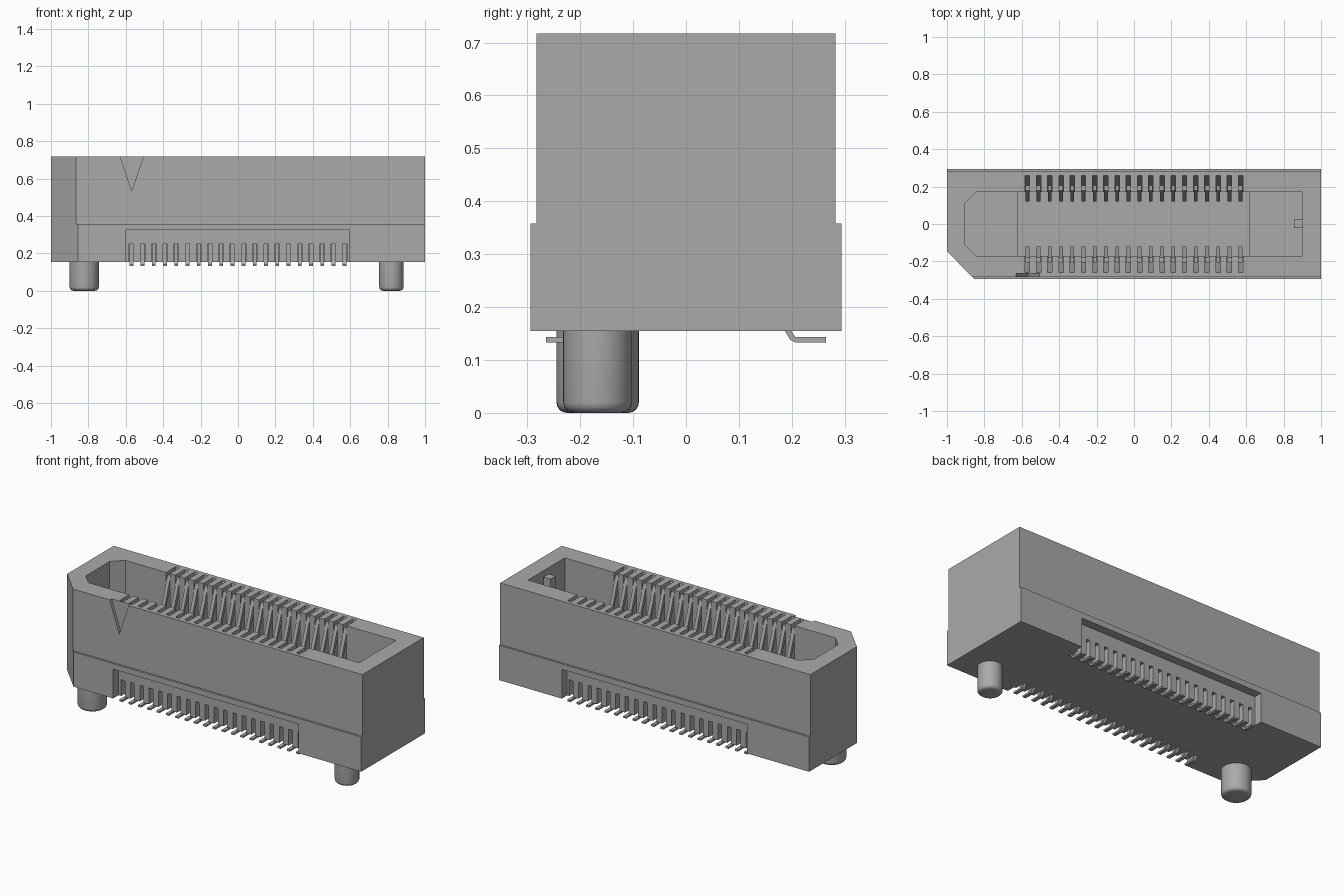
import bpy, bmesh

if "Cube" in bpy.data.objects:
    bpy.data.objects.remove(bpy.data.objects["Cube"], do_unlink=True)


def make_material(name, value):
    mat = bpy.data.materials.new(name)
    mat.use_nodes = True
    colour = (value, value, value, 1)
    mat.diffuse_color = colour
    mat.node_tree.nodes["Principled BSDF"].inputs["Base Color"].default_value = colour
    return mat


GREY = make_material("plain grey", 0.4)
TOP, STEP, BOTTOM = 0.717, 0.358, 0.155
PINS = [-0.57 + 0.06 * i for i in range(20)]


def add_prism(bm, profile, axis, lo, hi):
    """Extrude a 2D profile along an axis from lo to hi."""
    def place(p, t):
        return {"x": (t, p[0], p[1]), "y": (p[0], t, p[1]), "z": (p[0], p[1], t)}[axis]
    a = [bm.verts.new(place(p, lo)) for p in profile]
    b = [bm.verts.new(place(p, hi)) for p in profile]
    bm.faces.new(a)
    bm.faces.new(b)
    for i in range(len(a)):
        j = (i + 1) % len(a)
        bm.faces.new((a[i], a[j], b[j], b[i]))


def build(name, prisms):
    bm = bmesh.new()
    for prism in prisms:
        add_prism(bm, *prism)
    bmesh.ops.recalc_face_normals(bm, faces=bm.faces[:])
    mesh = bpy.data.meshes.new(name)
    bm.to_mesh(mesh)
    bm.free()
    mesh.materials.append(GREY)
    obj = bpy.data.objects.new(name, mesh)
    bpy.context.collection.objects.link(obj)
    return obj


def rect(x0, x1, y0, y1):
    return [(x0, y0), (x1, y0), (x1, y1), (x0, y1)]


def boolean(target, operation, tool):
    tool.hide_render = True
    mod = target.modifiers.new(tool.name, "BOOLEAN")
    mod.operation, mod.solver, mod.object = operation, "EXACT", tool
    bpy.context.view_layer.objects.active = target
    bpy.ops.object.modifier_apply(modifier=mod.name)
    bpy.data.objects.remove(tool, do_unlink=True)


def outline(half):
    """Housing footprint with one cut corner."""
    return [(-1, -0.145), (-0.855 - 0.294 + half, -half), (1, -half), (1, half), (-1, half)]


def mirrored(profile):
    return [(-y, z) for y, z in profile]


# Housing: stepped block
housing = build("housing", [(outline(0.294), "z", BOTTOM, STEP)])
boolean(housing, "UNION", build("upper_block", [(outline(0.283), "z", STEP, TOP)]))

# Mating cavity with cut corners and a deeper middle
cavity = [(-0.905, -0.11), (-0.845, -0.17), (0.9, -0.17), (0.9, 0.17), (-0.845, 0.17), (-0.905, 0.11)]
boolean(housing, "DIFFERENCE", build("cavity_cutter", [(cavity, "z", 0.36, 0.8)]))
boolean(housing, "DIFFERENCE", build("floor_cutter", [(rect(-0.62, 0.615, -0.17, 0.17), "z", 0.25, 0.5)]))

# Long recesses above the contact feet
recesses = [(rect(-0.6, 0.595, 0.1, 0.325), "y", *span) for span in ((-0.4, -0.245), (0.245, 0.4))]
boolean(housing, "DIFFERENCE", build("recess_cutter", recesses))

# Sloped slots in the rim and small slots behind the feet
slope = [(0.15, 0.36), (0.168, 0.36), (0.26, TOP), (0.26, 0.8), (0.15, 0.8)]
foot_slot = rect(0.18, 0.26, 0.1, 0.25)
slots = []
for x in PINS:
    for shape in (slope, foot_slot):
        slots += [(p, "x", x - 0.012, x + 0.012) for p in (shape, mirrored(shape))]
boolean(housing, "DIFFERENCE", build("slot_cutter", slots))

# V-shaped orientation notch in the front face
notch = [(-0.63, TOP), (-0.568, 0.535), (-0.506, TOP), (-0.506, 0.8), (-0.63, 0.8)]
boolean(housing, "DIFFERENCE", build("notch_cutter", [(notch, "y", -0.4, -0.265)]))

# Key rib on the end wall
build("key_rib", [(rect(0.855, 0.905, -0.022, 0.027), "z", 0.36, 0.68)])

# Spring contacts: foot, stem, inward bend and tip
path = [(0.265, 0.133), (0.207, 0.133), (0.197, 0.138), (0.185, 0.158), (0.185, 0.25),
        (0.12, 0.53), (0.18, 0.7), (0.205, 0.7), (0.2, 0.685),
        (0.135, 0.53), (0.197, 0.25), (0.197, 0.158), (0.207, 0.143), (0.265, 0.143)]
for name, shape in (("back_contacts", path), ("front_contacts", mirrored(path))):
    build(name, [(shape, "x", x - 0.01, x + 0.01) for x in PINS])

# Round locating pegs with softened ends
for name, x, radius in (("right_peg", -0.822, 0.078), ("left_peg", 0.82, 0.065)):
    bpy.ops.mesh.primitive_cylinder_add(vertices=40, radius=radius, depth=0.17, location=(x, -0.167, 0.085))
    peg = bpy.context.object
    peg.name = name
    peg.data.materials.append(GREY)
    bm = bmesh.new()
    bm.from_mesh(peg.data)
    rim = [e for e in bm.edges if all(v.co.z < 0 for v in e.verts)]
    bmesh.ops.bevel(bm, geom=rim, offset=0.02, segments=4, profile=0.5, affect="EDGES")
    bm.to_mesh(peg.data)
    bm.free()
    bpy.ops.object.select_all(action="DESELECT")
    peg.select_set(True)
    bpy.ops.object.shade_smooth_by_angle()
